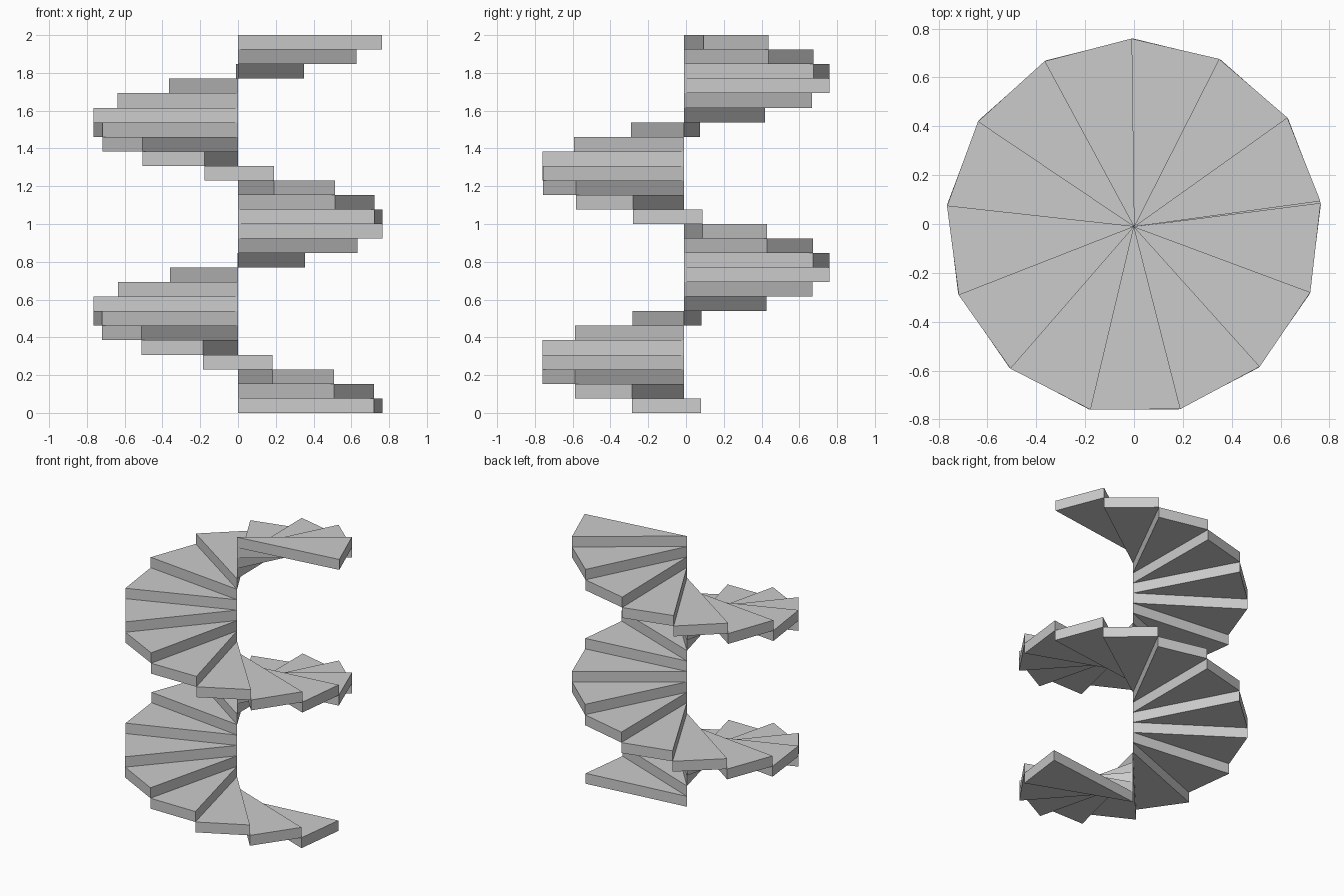
import bpy
import bmesh
from math import radians, cos, sin

cube = bpy.data.objects.get("Cube")
if cube:
    bpy.data.objects.remove(cube, do_unlink=True)

STEPS = 26
RISE = 2 / STEPS
RADIUS = 0.77
TURN = radians(27.65)      # angle of one wedge
START = radians(6.7)       # leading edge of the lowest step
AXIS_Y = -0.011

# Plain grey
grey = bpy.data.materials.new("light_grey")
grey.use_nodes = True
colour = (0.6, 0.6, 0.6, 1)
grey.diffuse_color = colour
grey.node_tree.nodes["Principled BSDF"].inputs["Base Color"].default_value = colour

# One wedge-shaped tread, extruded up by the rise
bm = bmesh.new()
outline = [(0, 0, 0),
           (RADIUS * cos(TURN), -RADIUS * sin(TURN), 0),
           (RADIUS, 0, 0)]
base = bm.faces.new([bm.verts.new(p) for p in outline])
top = bmesh.ops.extrude_face_region(bm, geom=[base], use_keep_orig=True)
bmesh.ops.translate(bm, vec=(0, 0, RISE),
                    verts=[g for g in top["geom"] if isinstance(g, bmesh.types.BMVert)])
bmesh.ops.recalc_face_normals(bm, faces=bm.faces)
tread = bpy.data.meshes.new("tread")
bm.to_mesh(tread)
bm.free()
tread.materials.append(grey)

# Treads winding clockwise up the axis
for i in range(STEPS):
    step = bpy.data.objects.new(f"step_{i + 1}", tread)
    step.location = (0, AXIS_Y, i * RISE)
    step.rotation_euler.z = START - i * TURN
    bpy.context.collection.objects.link(step)
